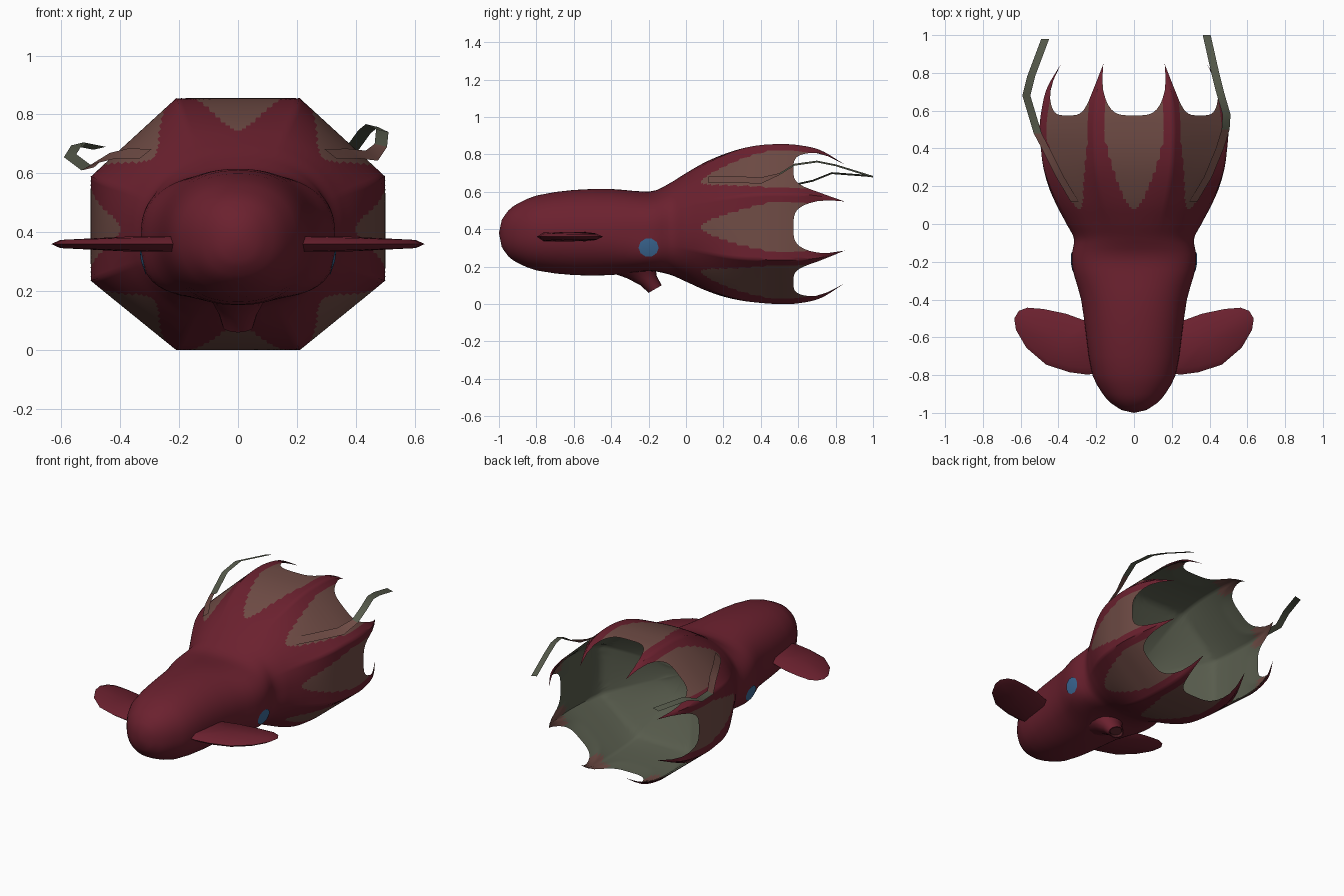
import bpy, bmesh, math
from mathutils import Vector

if "Cube" in bpy.data.objects:
    bpy.data.objects.remove(bpy.data.objects["Cube"])


def material(name, rgb):
    m = bpy.data.materials.new(name)
    m.diffuse_color = (*rgb, 1)
    m.use_nodes = True
    m.node_tree.nodes["Principled BSDF"].inputs["Base Color"].default_value = m.diffuse_color
    return m


RED = material("deep_red", (0.147, 0.015, 0.028))
BROWN = material("web_brown", (0.16, 0.072, 0.06))
GREY = material("grey_green", (0.096, 0.106, 0.073))
BLUE = material("eye_blue", (0.045, 0.14, 0.3))
DARK = material("dark_red", (0.08, 0.015, 0.02))


def finish(name, bm, mats, angle=50, normals=True):
    if normals:
        bmesh.ops.recalc_face_normals(bm, faces=bm.faces)
    me = bpy.data.meshes.new(name)
    bm.to_mesh(me)
    bm.free()
    for m in mats:
        me.materials.append(m)
    ob = bpy.data.objects.new(name, me)
    bpy.context.collection.objects.link(ob)
    bpy.ops.object.select_all(action='DESELECT')
    ob.select_set(True)
    bpy.context.view_layer.objects.active = ob
    bpy.ops.object.shade_smooth_by_angle(angle=math.radians(angle))
    return ob


def bridge(bm, a, b, mat=lambda i: 0):
    n = len(a)
    for i in range(n):
        f = bm.faces.new((a[i], a[(i + 1) % n], b[(i + 1) % n], b[i]))
        f.material_index = mat(i)


def fan(bm, ring, tip, mat=0):
    for i in range(len(ring)):
        bm.faces.new((ring[i], ring[(i + 1) % len(ring)], tip)).material_index = mat


# Body outline: y, half width, top z, bottom z
PROFILE = [(-0.985, .065, .45, .305), (-0.95, .12, .50, .255), (-0.9, .165, .537, .22),
           (-0.8, .22, .58, .18), (-0.6, .252, .61, .155), (-0.4, .28, .615, .155),
           (-0.25, .322, .603, .172), (-0.17, .33, .605, .175), (-0.08, .318, .65, .155),
           (0, .357, .70, .12), (.1, .41, .757, .075), (.2, .453, .80, .04),
           (.3, .48, .832, .018), (.4, .493, .85, .006), (.5, .5, .855, .0),
           (.6, .49, .85, .004), (.72, .46, .822, .032), (.85, .385, .745, .112)]


def section(y):
    """Smoothly interpolated half width, half height and centre height."""
    P = PROFILE
    i = max(0, min(len(P) - 2, sum(p[0] <= y for p in P) - 1))
    h = P[i + 1][0] - P[i][0]
    t = max(0, min(1, (y - P[i][0]) / h))

    def slope(j, k):
        a, b = P[max(j - 1, 0)], P[min(j + 1, len(P) - 1)]
        return (b[k] - a[k]) / (b[0] - a[0]) * h
    w, top, low = [(2*t**3 - 3*t*t + 1) * P[i][k] + (t**3 - 2*t*t + t) * slope(i, k)
                   + (3*t*t - 2*t**3) * P[i + 1][k] + (t**3 - t*t) * slope(i + 1, k) for k in (1, 2, 3)]
    return w, (top - low) / 2, (top + low) / 2


def squareness(y, low):
    """Superellipse power: fuller around the head, mostly on its lower half."""
    return 2.2 + (1.2 if low else .3) * math.exp(-((y + .2) / .13) ** 2)


CORNERS = [(1, .378), (.42, 1), (-.42, 1), (-1, .378), (-1, -.45), (-.42, -1), (.42, -1), (1, -.45)]
COLS = 24                     # columns per web panel
N = 8 * COLS


def skin(y, i, scale=1):
    """Point on the body: round in front, eight-sided at the bell."""
    w, h, c = section(y)
    k, f = divmod(i % N, COLS)
    f /= COLS
    (ax, az), (bx, bz) = CORNERS[k], CORNERS[(k + 1) % 8]
    a = (k + .5 + f) * math.pi / 4
    b = max(0, min(1, (y + .1) / .45))
    b = b * b * (3 - 2 * b)
    ca, sa = math.cos(a), math.sin(a)
    p = squareness(y, sa < 0)
    r = (abs(ca) ** p + abs(sa) ** p) ** (-1 / p)
    x = (1 - b) * ca * r + b * (ax + (bx - ax) * f)
    z = (1 - b) * sa * r + b * (az + (bz - az) * f)
    return Vector((x * w * scale, y, c + z * h * scale))


def across(i):                # 0 mid panel, 1 on an arm
    return abs((i % COLS) / COLS - .5) * 2


def edge(i):                  # scalloped rim
    return .575 + .272 * across(i) ** 4


def outer_mat(y, i):
    if y < .08:
        return 0
    return 1 if across(i) < min(.79, .79 * ((y - .08) / .42) ** .5) else 0


# Mantle, head and webbed bell, with its hollow inside
bm = bmesh.new()
front = [-.985, -.97, -.95, -.925, -.9, -.85, -.8, -.7, -.6, -.5, -.4, -.33, -.28, -.24, -.2, -.16, -.13]
rings = [[bm.verts.new(skin(y, i)) for i in range(N)] for y in front]
fan(bm, rings[0], bm.verts.new((0, -1, .38)))
ROWS, INNER = 64, 28
for r in range(ROWS + 1):
    v = r / ROWS
    rings.append([bm.verts.new(skin(-.1 + (edge(i) + .1) * v, i)) for i in range(N)])
for a, b in zip(rings, rings[1:]):
    bridge(bm, a, b, lambda i: outer_mat((a[i].co.y + b[i].co.y) / 2, i + .5))
last = rings[-1]
for r in range(INNER - 1, 0, -1):
    v = r / INNER
    ring = []
    for i in range(N):
        y = edge(i) * v
        s = (1 - .025 * min(1, (1 - v) * 6)) * min(1, y / .22) ** .5
        ring.append(bm.verts.new(skin(y, i, s)))
    bridge(bm, last, ring,
           lambda i: 1 if across(i + .5) > .65 and (last[i].co.y + ring[i].co.y) / 2 > .56 else 2)
    last = ring
fan(bm, last, bm.verts.new((0, .0, .42)), 2)
finish("mantle_and_web", bm, [RED, BROWN, GREY])

# Eyes: thin patches following the head
bm = bmesh.new()
for side in (-1, 1):
    def on_head(y, z):
        w, h, c = section(y)
        p = squareness(y, z < c)
        return bm.verts.new((side * (w * (1 - abs((z - c) / h) ** p) ** (1 / p) + .005), y, z))
    rim = [on_head(-.2 + .054 * math.cos(a), .302 + .05 * math.sin(a))
           for a in (j * math.pi / 5 for j in range(10))]
    fan(bm, rim[::side], on_head(-.2, .302))
finish("eyes", bm, [BLUE], normals=False)

# Siphon: tapered tube with a sunken opening
bm = bmesh.new()
rings = []
for y, z, rx, rt in [(-.27, .235, .15, .14), (-.24, .18, .095, .085), (-.2, .125, .066, .05),
                     (-.165, .08, .052, .04), (-.165, .08, .044, .034), (-.172, .094, .04, .03)]:
    rings.append([bm.verts.new((rx * math.cos(a), y + .87 * rt * math.sin(a), z + .5 * rt * math.sin(a)))
                  for a in (j * math.pi / 8 for j in range(16))])
for n, (a, b) in enumerate(zip(rings, rings[1:])):
    bridge(bm, a, b, lambda i: int(n == 4))
bm.faces.new(rings[-1]).material_index = 1
bm.faces.new(rings[0])
finish("siphon", bm, [RED, DARK])

# Fins: flattened lens shapes, mirrored
OUTLINE = [(.17, -.79), (.25, -.797), (.34, -.785), (.465, -.745), (.57, -.655), (.625, -.56), (.634, -.5),
           (.61, -.46), (.565, -.443), (.48, -.45), (.36, -.475), (.25, -.515), (.17, -.55)]
bm = bmesh.new()
rim = [bm.verts.new((x, y, .36)) for x, y in OUTLINE]
for s in (-1, 1):
    ring = []
    for x, y in OUTLINE:
        px, py = .38 + (x - .38) * .88, -.62 + (y + .62) * .8
        ring.append(bm.verts.new((px, py, .36 + s * (.026 - .03 * (px - .2)))))
    bridge(bm, rim, ring)
    fan(bm, ring, bm.verts.new((.38, -.62, .36 + s * .025)))
fin = finish("fins", bm, [RED])
fin.modifiers.new("mirror", 'MIRROR')


# Filaments: trailing ribbons that start on the web and lift off flat
def filament(name, side, path):
    bm = bmesh.new()
    pairs = []
    for x, y, z in path:
        drop = .017 if y < .45 else .005
        pairs.append([bm.verts.new((side * (x + d * .021), y, z - d * drop)) for d in (-1, 1)])
    for n, (a, b) in enumerate(zip(pairs, pairs[1:])):
        bm.faces.new((a[0], a[1], b[1], b[0])).material_index = 0 if n < 3 else 1
    finish(name, bm, [BROWN, GREY], 30)


filament("right_filament", 1, [(.315, .12, .665), (.392, .25, .667), (.454, .4, .66), (.485, .5, .695),
                               (.49, .58, .745), (.455, .7, .762), (.43, .8, .742), (.385, 1.0, .68)])
filament("left_filament", -1, [(.315, .12, .665), (.392, .25, .668), (.457, .38, .652), (.51, .48, .615),
                               (.57, .68, .66), (.545, .78, .70), (.47, .98, .685)])
